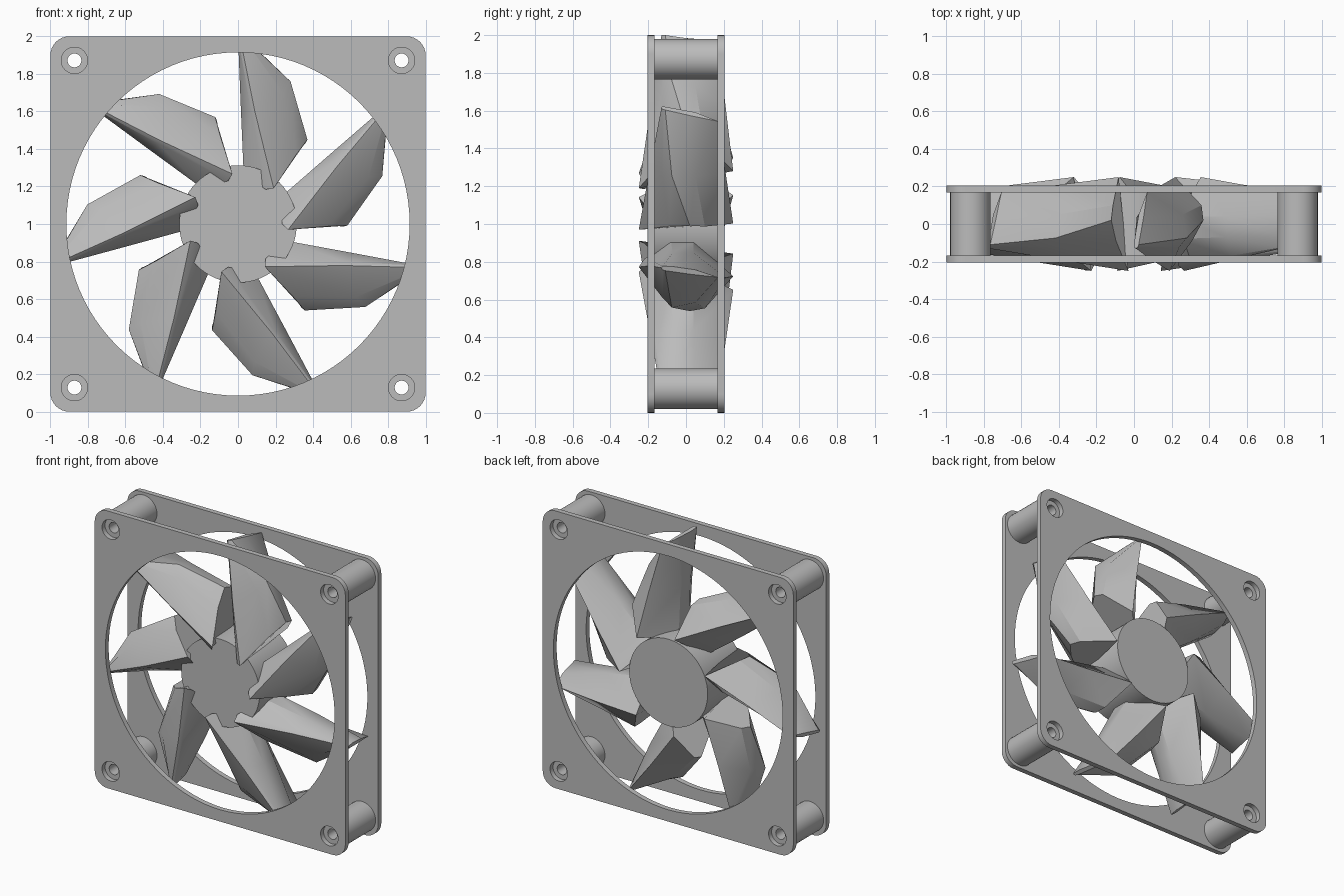
import bpy, bmesh, math
from mathutils import Matrix, Vector

cube = bpy.data.objects.get("Cube")
if cube:
    bpy.data.objects.remove(cube)

grey = bpy.data.materials.new("mid grey plastic")
grey.use_nodes = True
colour = (0.5, 0.5, 0.5, 1)
grey.diffuse_color = colour
grey.node_tree.nodes["Principled BSDF"].inputs["Base Color"].default_value = colour

CENTRE = Vector((0, 0, 1))
BLADES = 7
CORNER = 0.872
corners = [(sx * CORNER, sz * CORNER) for sx in (-1, 1) for sz in (-1, 1)]


def finish(name, bm, angle):
    bmesh.ops.remove_doubles(bm, verts=bm.verts, dist=0.0001)
    bmesh.ops.recalc_face_normals(bm, faces=bm.faces)
    mesh = bpy.data.meshes.new(name)
    bm.to_mesh(mesh)
    bm.free()
    mesh.materials.append(grey)
    obj = bpy.data.objects.new(name, mesh)
    bpy.context.collection.objects.link(obj)
    bpy.ops.object.select_all(action="DESELECT")
    obj.select_set(True)
    bpy.context.view_layer.objects.active = obj
    bpy.ops.object.shade_smooth_by_angle(angle=math.radians(angle))
    return obj


def arc(cx, cz, radius, start=0.0, sweep=math.tau, steps=32, closed=True):
    count = steps if closed else steps + 1
    angles = [start + sweep * i / steps for i in range(count)]
    return [(cx + radius * math.cos(a), cz + radius * math.sin(a)) for a in angles]


def slab(name, outlines, y_front, y_back):
    """Flat filled shape with holes, given thickness along y."""
    curve = bpy.data.curves.new(name, "CURVE")
    curve.dimensions = "2D"
    curve.fill_mode = "BOTH"
    curve.extrude = (y_back - y_front) / 2
    for outline in outlines:
        spline = curve.splines.new("POLY")
        spline.points.add(len(outline) - 1)
        for point, (x, z) in zip(spline.points, outline):
            point.co = (x, z, 0, 1)
        spline.use_cyclic_u = True
    helper = bpy.data.objects.new(name + " outline", curve)
    bpy.context.collection.objects.link(helper)
    graph = bpy.context.evaluated_depsgraph_get()
    mesh = bpy.data.meshes.new_from_object(helper.evaluated_get(graph))
    bpy.data.objects.remove(helper)
    bm = bmesh.new()
    bm.from_mesh(mesh)
    place = Matrix.Translation(CENTRE + Vector((0, (y_front + y_back) / 2, 0)))
    bm.transform(place @ Matrix.Rotation(math.pi / 2, 4, "X"))
    return finish(name, bm, 30)


# Square frame plates with the fan opening and counterbored screw holes
rounding = 0.1
inset = 1 - rounding
plate = []
for i, (sx, sz) in enumerate([(1, 1), (-1, 1), (-1, -1), (1, -1)]):
    plate += arc(sx * inset, sz * inset, rounding, i * math.pi / 2, math.pi / 2, 8, False)
openings = [arc(0, 0, 0.915, steps=96)] + [arc(x, z, 0.07) for x, z in corners]
slab("front_plate", [plate] + openings, -0.205, -0.168)
slab("back_plate", [plate] + openings, 0.168, 0.205)

# Hollow corner posts
for i, (x, z) in enumerate(corners):
    slab(f"corner_post_{i + 1}", [arc(x, z, 0.108), arc(x, z, 0.037)], -0.17, 0.17)

# Hub
slab("hub", [arc(0, 0, 0.313, steps=64)], -0.2, 0.2)

# Blade sections from root to tip as (x, z, y): narrow front bevel,
# bulging side, back ridge, then the flatter side
sections = [
    [(0.147, 0.184, -0.22), (0.19, 0.19, -0.25), (0.31, 0.37, -0.09), (0.37, 0.45, 0.02),
     (0.36, 0.43, 0.1), (0.22, 0.28, 0.25), (0.03, 0.27, 0.04), (0.03, 0.27, -0.08)],
    [(0.07, 0.6, -0.17), (0.09, 0.6, -0.19), (0.24, 0.7, -0.125), (0.28, 0.76, -0.075),
     (0.26, 0.73, 0.05), (0.15, 0.62, 0.21), (0.015, 0.62, 0.04), (0.015, 0.62, -0.07)],
    [(0, 1, -0.125), (0.01, 1, -0.13), (0.02, 1, -0.125), (0.025, 1, -0.11),
     (0.05, 0.98, 0.03), (0.07, 0.96, 0.17), (0.025, 0.98, 0.05), (0.005, 0.99, -0.07)],
]


def blade(name, turn):
    bm = bmesh.new()
    rings = [[bm.verts.new((x, y, z)) for x, z, y in ring] for ring in sections]
    for low, high in zip(rings, rings[1:]):
        for i in range(len(low)):
            j = (i + 1) % len(low)
            bm.faces.new((low[i], low[j], high[j], high[i]))
    bm.faces.new(rings[0])
    bm.faces.new(rings[-1])
    bm.transform(Matrix.Translation(CENTRE) @ Matrix.Rotation(turn, 4, "Y"))
    return finish(name, bm, 30)


# Blades around the hub
for i in range(BLADES):
    blade(f"blade_{i + 1}", math.tau * i / BLADES)
